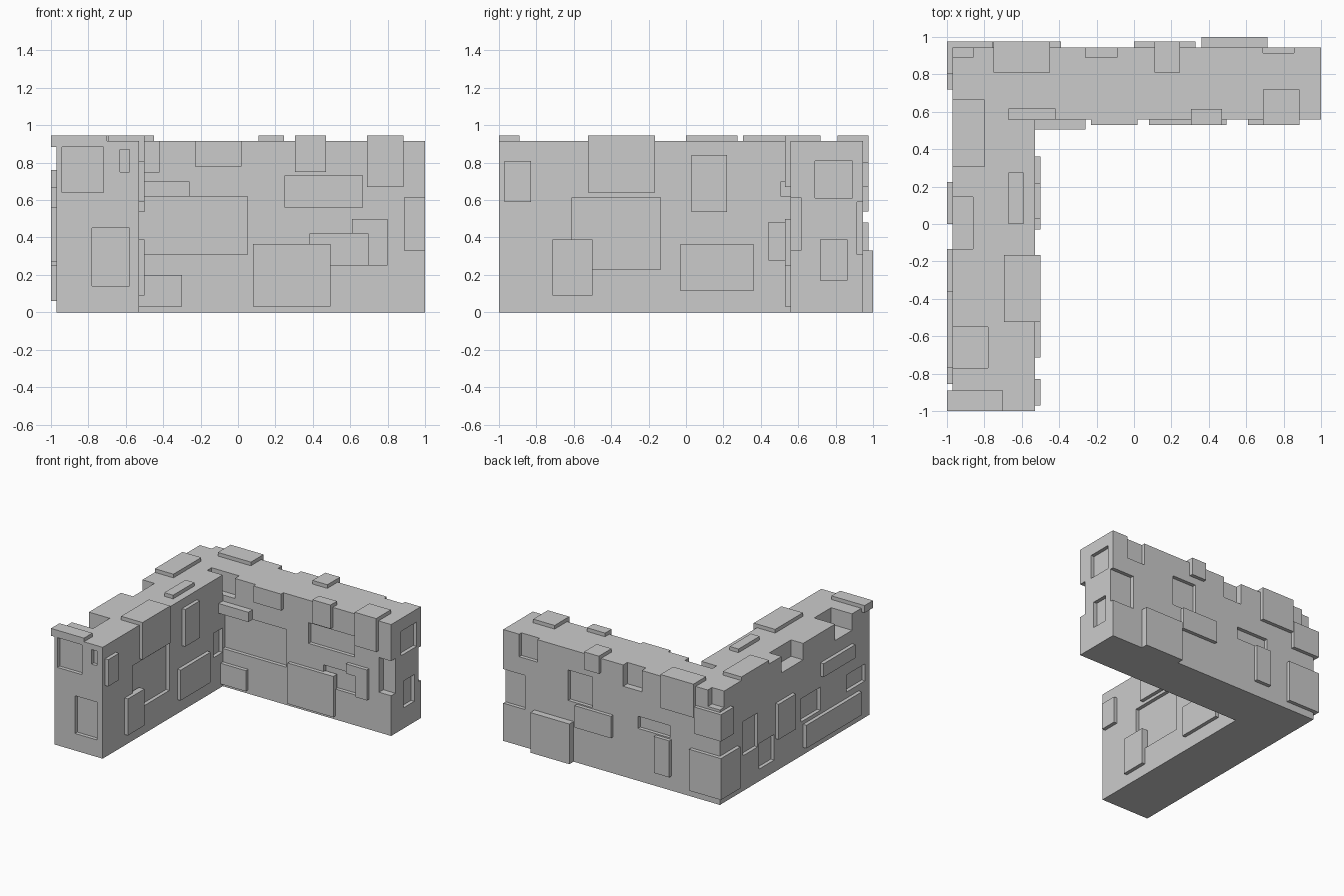
import bpy, bmesh

if "Cube" in bpy.data.objects:
    bpy.data.objects.remove(bpy.data.objects["Cube"])

S, D = 0.03, 0.055       # shallow and deep relief
TOP = 0.915              # main wall height
CREST = TOP + S


def add_box(bm, x0, x1, y0, y1, z0, z1):
    r = bmesh.ops.create_cube(bm, size=1)
    for v in r["verts"]:
        v.co = (x0 if v.co.x < 0 else x1,
                y0 if v.co.y < 0 else y1,
                z0 if v.co.z < 0 else z1)


def finish(bm, name):
    me = bpy.data.meshes.new(name)
    bm.to_mesh(me)
    bm.free()
    ob = bpy.data.objects.new(name, me)
    bpy.context.collection.objects.link(ob)
    return ob


# L-shaped wall core
bm = bmesh.new()
plan = [(-0.97, -1), (-0.53, -1), (-0.53, 0.56), (1, 0.56), (1, 0.945), (-0.97, 0.945)]
face = bm.faces.new([bm.verts.new((x, y, 0)) for x, y in plan])
ext = bmesh.ops.extrude_face_region(bm, geom=[face])
for v in ext["geom"]:
    if isinstance(v, bmesh.types.BMVert):
        v.co.z = TOP
bmesh.ops.recalc_face_normals(bm, faces=bm.faces)
wall = finish(bm, "wall_core")

# Side planes: axis, surface coordinate, outward sign
SIDES = {
    "inner_long": ("y", 0.56, -1),
    "inner_short": ("x", -0.53, 1),
    "back": ("y", 0.945, 1),
    "left": ("x", -0.97, -1),
    "end_front": ("y", -1.0, -1),
    "end_right": ("x", 1.0, 1),
}


def side_box(side, a0, a1, z0, z1, inside, outside):
    axis, c, s = SIDES[side]
    lo, hi = sorted((c - s * inside, c + s * outside))
    return (lo, hi, a0, a1, z0, z1) if axis == "x" else (a0, a1, lo, hi, z0, z1)


# Raised stones on the wall faces: side, span, heights, relief
raised = [
    ("inner_long", -0.53, -0.26, 0.62, 0.70, D),
    ("inner_long", -0.53, -0.30, 0.03, 0.20, S),
    ("inner_long", -0.23, 0.02, 0.78, TOP, S),
    ("inner_long", 0.08, 0.495, 0.03, 0.365, S),
    ("inner_long", 0.695, 0.80, 0.25, 0.50, S),
    ("inner_long", 0.61, 0.695, 0.42, 0.50, S),
    ("inner_short", -0.97, -0.83, 0.59, 0.81, S),
    ("inner_short", -0.715, -0.50, 0.09, 0.39, S),
    ("inner_short", 0.03, 0.22, 0.535, 0.84, S),
    ("inner_short", -0.03, 0.36, 0.115, 0.365, S),
    ("back", 0.36, 0.715, 0, 0.33, D),
    ("back", 0.0, 0.33, 0.30, 0.48, S),
    ("back", -0.53, -0.39, 0.12, 0.42, S),
    ("left", -0.855, -0.135, 0.06, 0.25, S),
    ("left", -0.77, -0.36, 0.56, 0.67, S),
    ("left", 0.0, 0.225, 0.27, 0.56, S),
]
bm = bmesh.new()
for side, a0, a1, z0, z1, d in raised:
    add_box(bm, *side_box(side, a0, a1, z0, z1, 0.02, d))
finish(bm, "raised_face_stones")

# Stones breaking through the top or turning a corner
bm = bmesh.new()
for b in [
    (-1, -0.70, -1, -0.89, TOP - 0.03, CREST),
    (-0.695, -0.50, -0.525, -0.165, 0.64, CREST),
    (-0.67, -0.59, 0.0, 0.275, 0.90, CREST),
    (-0.97, -0.80, 0.305, 0.665, 0.90, CREST),
    (-0.75, -0.45, 0.81, 0.975, 0.67, CREST),
    (0.11, 0.245, 0.81, 0.975, 0.80, CREST),
    (0.305, 0.47, 0.53, 0.615, 0.75, CREST),
    (0.69, 0.885, 0.53, 0.72, 0.67, CREST),
    (-1, -0.755, 0.805, 0.975, 0.54, 0.76),
    (-1, -0.71, 0.72, 0.975, 0.06, 0.40),
]:
    add_box(bm, *b)
finish(bm, "raised_cap_stones")

# Sunken stones on the wall faces
sunken = [
    ("inner_long", -0.53, 0.05, 0.31, 0.62, S),
    ("inner_long", 0.25, 0.665, 0.56, 0.73, S),
    ("inner_long", 0.385, 0.695, 0.25, 0.42, S),
    ("inner_long", 0.89, 1.1, 0.33, 0.615, D),
    ("inner_short", -0.61, -0.135, 0.23, 0.615, S),
    ("inner_short", 0.44, 0.555, 0.28, 0.48, S),
    ("end_front", -0.94, -0.72, 0.64, 0.89, S),
    ("end_front", -0.63, -0.58, 0.75, 0.87, S),
    ("end_front", -0.78, -0.58, 0.14, 0.45, S),
    ("end_right", 0.69, 0.89, 0.61, 0.81, S),
    ("end_right", 0.72, 0.86, 0.17, 0.39, S),
    ("back", 0.80, 1.1, 0.31, 0.59, S),
    ("back", 0.19, 0.41, 0.49, 0.74, S),
    ("back", -0.515, -0.225, 0.43, 0.53, S),
    ("back", 0.69, 0.855, 0.73, 1.1, S),
    ("back", -0.26, -0.09, 0.74, 1.1, D),
    ("left", 0.455, 0.645, 0.29, 0.57, S),
    ("left", 0.24, 0.44, 0.10, 0.31, S),
    ("left", -0.36, -0.11, 0.28, 0.47, S),
    ("left", -0.94, -0.70, 0.30, 0.44, S),
]
cuts = [side_box(s, a0, a1, z0, z1, d, 0.04) for s, a0, a1, z0, z1, d in sunken]
# Notches broken out of the top edges
cuts += [
    (-1.1, -0.86, 0.89, 1.1, 0.78, 1.1),
    (-1.1, -0.78, -0.77, -0.55, 0.78, 1.1),
    (-1.1, -0.86, -0.135, 0.145, 0.78, 1.1),
    (-0.67, -0.42, 0.558, 0.615, 0.75, 1.1),
]
for i, b in enumerate(cuts):
    bm = bmesh.new()
    add_box(bm, *b)
    cutter = finish(bm, f"cutter_{i}")
    cutter.hide_render = True
    mod = wall.modifiers.new(f"recess_{i}", "BOOLEAN")
    mod.operation = "DIFFERENCE"
    mod.solver = "EXACT"
    mod.object = cutter

# Bake the recesses and drop the cutters
bpy.context.view_layer.update()
dg = bpy.context.evaluated_depsgraph_get()
baked = bpy.data.meshes.new_from_object(wall.evaluated_get(dg))
wall.modifiers.clear()
wall.data = baked
for ob in [o for o in bpy.data.objects if o.name.startswith("cutter_")]:
    bpy.data.objects.remove(ob)
